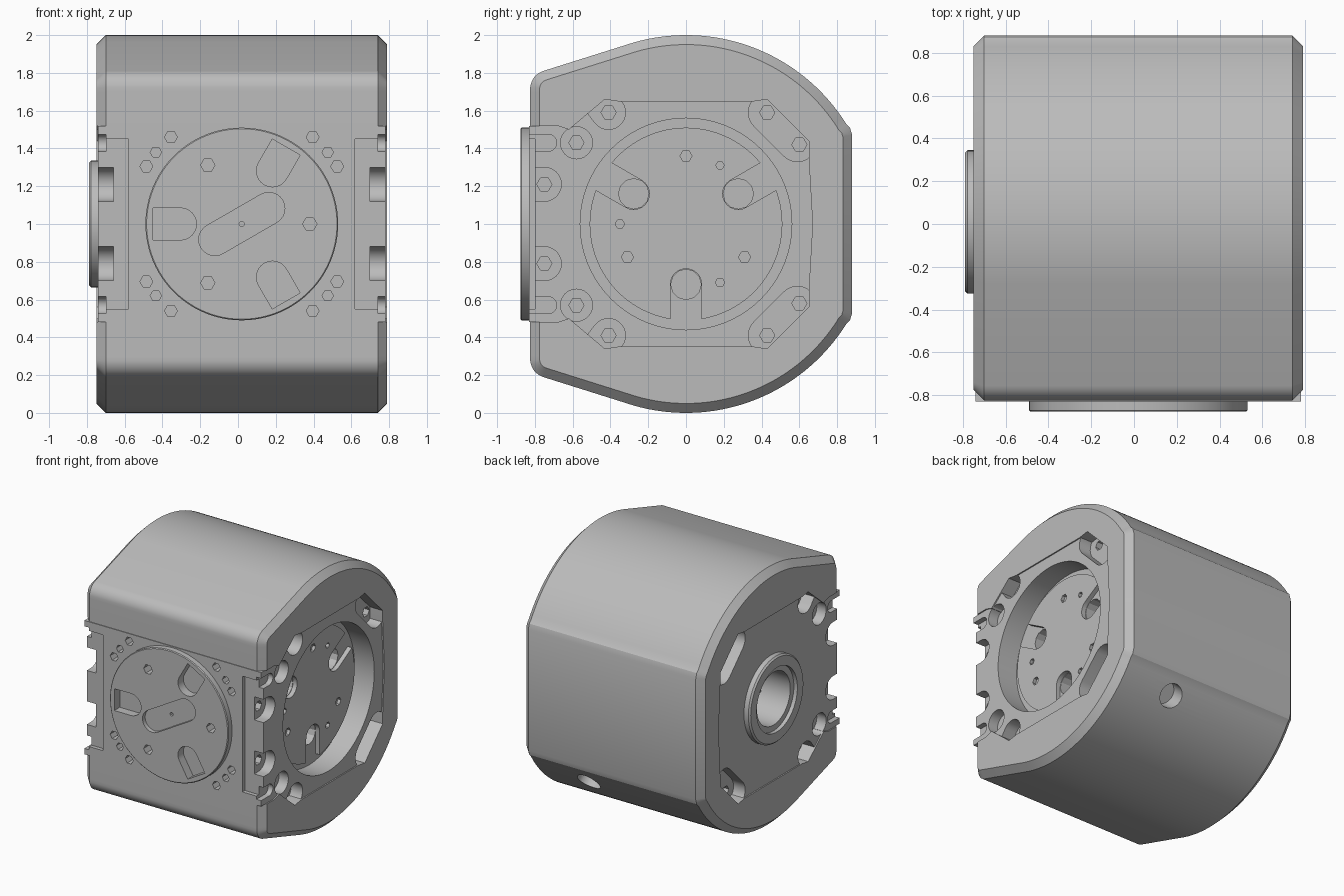
import bpy, bmesh
from math import sin, cos, pi, radians, atan2, sqrt

if "Cube" in bpy.data.objects:
    bpy.data.objects.remove(bpy.data.objects["Cube"])

grey = bpy.data.materials.new("machined grey")
grey.use_nodes = True
COLOUR = (0.5, 0.5, 0.5, 1)
grey.diffuse_color = COLOUR
grey.node_tree.nodes["Principled BSDF"].inputs["Base Color"].default_value = COLOUR


def arc(c, r, a0, a1, n):
    """Points of an arc, angles in degrees."""
    return [(c[0] + r * cos(radians(a0 + (a1 - a0) * i / n)),
             c[1] + r * sin(radians(a0 + (a1 - a0) * i / n))) for i in range(n + 1)]


def circle(c, r, n=64):
    return arc(c, r, 0, 360, n)[:-1]


def slot(p, q, r, flat=False):
    """Slot from p to q, round at p and either round or flat at q."""
    d = atan2(q[1] - p[1], q[0] - p[0])
    a = d * 180 / pi
    near = arc(p, r, a + 90, a + 270, 12)
    if flat:
        nx, ny = -sin(d) * r, cos(d) * r
        return near + [(q[0] - nx, q[1] - ny), (q[0] + nx, q[1] + ny)]
    return near + arc(q, r, a - 90, a + 90, 12)


def rect(a0, a1, b0, b1):
    return [(a0, b0), (a1, b0), (a1, b1), (a0, b1)]


def polar(c, r, deg):
    return (c[0] + r * cos(radians(deg)), c[1] + r * sin(radians(deg)))


def prism(name, pts, axis, lo, hi, chamfer=0):
    """Profile in (y, z) run along X, or in (x, z) run along Y."""
    def place(p, t):
        return (t, p[0], p[1]) if axis == "X" else (p[0], t, p[1])
    bm = bmesh.new()
    ends = [[bm.verts.new(place(p, t)) for p in pts] for t in (lo, hi)]
    caps = [bm.faces.new(e) for e in ends]
    n = len(pts)
    for i in range(n):
        j = (i + 1) % n
        bm.faces.new((ends[0][i], ends[0][j], ends[1][j], ends[1][i]))
    bmesh.ops.recalc_face_normals(bm, faces=bm.faces[:])
    if chamfer:
        rim = {e for f in caps for e in f.edges}
        bmesh.ops.bevel(bm, geom=list(rim), offset=chamfer, segments=1,
                        affect="EDGES", offset_type="OFFSET")
    mesh = bpy.data.meshes.new(name)
    bm.to_mesh(mesh)
    bm.free()
    mesh.materials.append(grey)
    ob = bpy.data.objects.new(name, mesh)
    bpy.context.collection.objects.link(ob)
    return ob


def activate(ob):
    bpy.ops.object.select_all(action="DESELECT")
    ob.select_set(True)
    bpy.context.view_layer.objects.active = ob


def subtract(ob, tool):
    mod = ob.modifiers.new("cut", "BOOLEAN")
    mod.operation, mod.solver, mod.object = "DIFFERENCE", "EXACT", tool
    activate(ob)
    bpy.ops.object.modifier_apply(modifier=mod.name)
    bpy.data.objects.remove(tool)


def cut(ob, pts, axis, lo, hi):
    subtract(ob, prism("cutter", pts, axis, lo, hi))


def mirror_z(half):
    """Close an upper half profile by mirroring it about z = 1."""
    return half + [(a, 2 - b) for a, b in reversed(half) if abs(b - 1) > 1e-4]


# Outer cover: round top and bottom, flat front and back
C = (0, 1)
cover_half = ([(-0.825, 1.70)] + arc((-0.725, 1.715), 0.1, 175, 108, 8)
              + arc(C, 1, 106, 32, 36) + [(0.868, 1.51), (0.88, 1.47)])
cover = prism("outer_cover", mirror_z(cover_half), "X", -0.75, 0.79, chamfer=0.05)

# Core outline, shared by the opening in the cover
core_half = [(-0.83, 1.52), (-0.68, 1.52), (-0.62, 1.5), (-0.43, 1.66), (-0.35, 1.648),
             (0, 1.648), (0.35, 1.648), (0.43, 1.66), (0.65, 1.44), (0.65, 1.35), (0.67, 1)]
opening = [(-1, 1.52)] + core_half[1:]
cut(cover, mirror_z(opening), "X", -1, 1)

# Port in the lower back of the cover
port = prism("cutter", circle((0, 0), 0.09, 32), "Y", -0.12, 0.3)
port.rotation_euler = (-radians(40), 0, 0)
port.location = (0.3, 0.765, 0.356)
bpy.context.view_layer.update()
subtract(cover, port)

core = prism("core_block", mirror_z(core_half), "X", -0.74, 0.78)

# Pockets and screw holes on both side faces
for face, s in ((0.78, 1), (-0.74, -1)):
    def side_cut(pts, depth):
        lo, hi = sorted((face - s * depth, face + s * 0.1))
        cut(core, pts, "X", lo, hi)
    for m in (1, -1):
        def at(y, z):
            return (y, 1 + m * z)
        side_cut(slot(at(0.43, 0.59), at(0.59, 0.43), 0.1), 0.1)
        side_cut(slot(at(-0.41, 0.59), at(-0.55, 0.77), 0.09, True), 0.1)
        side_cut(circle(at(-0.58, 0.43), 0.085, 24), 0.08)
        side_cut(slot(at(-0.75, 0.21), at(-0.95, 0.21), 0.09, True), 0.08)
        side_cut(slot(at(-0.73, 0.43), at(-0.95, 0.43), 0.045, True), 0.04)
        for y, z in ((0.43, 0.59), (0.6, 0.42), (-0.41, 0.59), (-0.58, 0.43), (-0.75, 0.21)):
            side_cut(circle(at(y, z), 0.04, 6), 0.17)
    # Recessed bracket panel on the front edge
    inner = face - s * 0.16
    a, b = sorted((inner, face + s * 0.1))
    cut(core, rect(a, b, 0.55, 1.45), "Y", -1, -0.80)

# Round recess for the rotor and seat for the front disc
cut(core, circle(C, 0.56, 96), "X", 0.61, 1)
D = (0.02, 1)
cut(core, circle(D, 0.51, 96), "Y", -1, -0.72)

# Mounting holes around the front disc
for sx in (-1, 1):
    for sz in (-1, 1):
        for x, z, r in ((0.375, 0.46, 0.034), (0.505, 0.305, 0.034), (0.455, 0.38, 0.03)):
            cut(core, circle((D[0] + sx * x, 1 + sz * z), r, 6), "Y", -1, -0.74)

# Rotor with three radial slots and small holes
rotor = prism("rotor_plate", circle(C, 0.51, 96), "X", 0.61, 0.645)
for deg in (30, 150, 270):
    hub = polar(C, 0.32, deg)
    cut(rotor, slot(hub, polar(C, 0.55, deg), 0.083, True), "X", 0.5, 0.8)
    cut(core, circle(hub, 0.08, 12), "X", 0.48, 0.8)
for y, z, r in ((0, 1.36, 0.032), (0.18, 1.31, 0.022), (-0.35, 1, 0.025),
                (-0.31, 0.825, 0.032), (0.31, 0.825, 0.032), (0.18, 0.69, 0.025)):
    cut(rotor, circle((y, z), r, 6), "X", 0.62, 0.8)

# Front disc with pockets, central slot and holes
disc = prism("front_disc", circle(D, 0.51, 96), "Y", -0.877, -0.72, chamfer=0.006)
for deg in (60, 180, 300):
    cut(disc, slot(polar(D, 0.325, deg), polar(D, 0.47, deg), 0.085, True), "Y", -1, -0.81)
    cut(disc, circle(polar(D, 0.36, deg + 60), 0.038, 6), "Y", -1, -0.78)
cut(disc, slot(polar(D, 0.165, 30), polar(D, 0.165, 210), 0.085), "Y", -1, -0.845)
cut(disc, circle(D, 0.014, 8), "Y", -1, -0.8)

# Ring boss with stepped bore on the other side
B = (0.01, 1)
boss = prism("ring_boss", circle(B, 0.335, 72), "X", -0.79, -0.7, chamfer=0.012)
cut(boss, circle(B, 0.25, 64), "X", -0.9, -0.76)
cut(boss, circle(B, 0.205, 64), "X", -0.9, -0.6)
cut(core, circle(B, 0.205, 64), "X", -0.9, -0.45)

# Slats at the bottom of the bore
slats = []
for i in range(5):
    z = 0.86 + 0.07 * i
    half = sqrt(0.2 ** 2 - (z - 1) ** 2)
    slats.append(prism("bore_slat", rect(B[0] - half, B[0] + half, z - 0.014, z + 0.014),
                       "X", -0.52, -0.45))

for ob in [cover, core, rotor, disc, boss]:
    activate(ob)
    bpy.ops.object.shade_smooth_by_angle(angle=radians(25))
